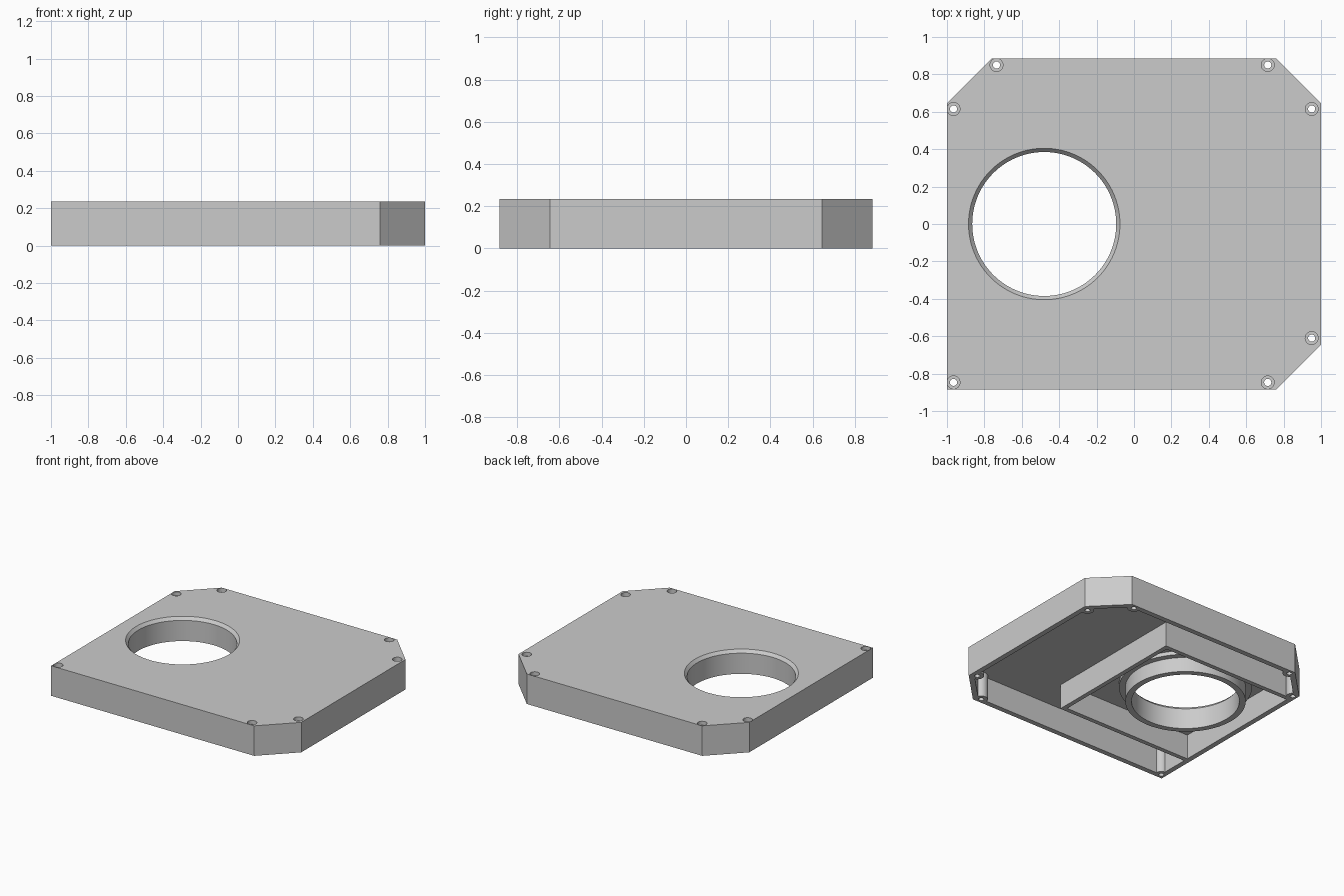
import bpy, bmesh, math

if "Cube" in bpy.data.objects:
    bpy.data.objects.remove(bpy.data.objects["Cube"], do_unlink=True)

HEIGHT, CEILING, WALL = 0.235, 0.195, 0.04
HALF_X, HALF_Y, CORNER = 1.0, 0.885, 0.24
HOLE_X, HOLE_R = -0.48, 0.405
SCREWS = [(-0.965, 0.615), (-0.735, 0.85), (0.715, 0.85), (0.95, 0.615),
          (0.95, -0.61), (0.715, -0.847), (-0.965, -0.847)]

grey = bpy.data.materials.new("light grey")
grey.use_nodes = True
grey.diffuse_color = (0.6, 0.6, 0.6, 1)
grey.node_tree.nodes["Principled BSDF"].inputs["Base Color"].default_value = (0.6, 0.6, 0.6, 1)


def make_object(name, bm):
    bmesh.ops.recalc_face_normals(bm, faces=bm.faces)
    mesh = bpy.data.meshes.new(name)
    bm.to_mesh(mesh)
    bm.free()
    mesh.materials.append(grey)
    obj = bpy.data.objects.new(name, mesh)
    bpy.context.collection.objects.link(obj)
    return obj


def prism(name, points, z0, z1):
    bm = bmesh.new()
    base = bm.faces.new([bm.verts.new((x, y, z0)) for x, y in points])
    top = bmesh.ops.extrude_face_region(bm, geom=[base])["geom"]
    verts = [v for v in top if isinstance(v, bmesh.types.BMVert)]
    bmesh.ops.translate(bm, verts=verts, vec=(0, 0, z1 - z0))
    return make_object(name, bm)


def circle(x, y, r, n):
    return [(x + r * math.cos(math.tau * i / n), y + r * math.sin(math.tau * i / n))
            for i in range(n)]


def discs(name, centres, r, z0, z1, n=32):
    """Several upright cylinders in one object."""
    parts = [prism(name, circle(x, y, r, n), z0, z1) for x, y in centres]
    bm = bmesh.new()
    for part in parts:
        bm.from_mesh(part.data)
        bpy.data.objects.remove(part, do_unlink=True)
    return make_object(name, bm)


def outline(inset):
    """Plan of the cover: three corners cut off, one left square."""
    x, y = HALF_X - inset, HALF_Y - inset
    c = CORNER - inset * (2 - math.sqrt(2))
    return [(-x, -y), (x - c, -y), (x, -y + c), (x, y - c),
            (x - c, y), (-x + c, y), (-x, y - c)]


def cut(obj, cutter):
    mod = obj.modifiers.new("cut", "BOOLEAN")
    mod.operation, mod.solver, mod.object = "DIFFERENCE", "EXACT", cutter
    bpy.context.view_layer.objects.active = obj
    bpy.ops.object.modifier_apply(modifier=mod.name)
    bpy.data.objects.remove(cutter, do_unlink=True)


# Cavity, with the screw posts left standing in it
cavity = prism("cavity", outline(WALL), -0.1, CEILING)
cut(cavity, discs("posts", SCREWS, 0.048, -0.2, HEIGHT))

# Cover shell with screw holes, counterbores and the large opening
cover = prism("cover", outline(0), 0, HEIGHT)
cut(cover, cavity)
cut(cover, discs("screw_holes", SCREWS, 0.019, -0.1, 0.4))
cut(cover, discs("counterbores", SCREWS, 0.0345, HEIGHT - 0.03, 0.4))
cut(cover, discs("opening", [(HOLE_X, 0)], HOLE_R, 0.1, 0.4, 96))

# Three-sided partition that joins the side wall
edge, side, t = 0.195, 0.587, 0.035
end = -HALF_X + WALL - 0.005
partition = prism("partition", [(end, -side), (edge, -side), (edge, side), (end, side),
                                (end, side - t), (edge - t, side - t),
                                (edge - t, t - side), (end, t - side)], 0, CEILING + 0.005)

# Collar around the opening, with a bevelled mouth and a low flange
profile = [(HOLE_R, HEIGHT), (0.385, 0.212), (0.385, 0.05), (0.43, 0.05), (0.43, 0.165),
           (0.475, 0.165), (0.475, CEILING), (HOLE_R, CEILING)]
bm = bmesh.new()
ring = [bm.verts.new((r, 0, z)) for r, z in profile]
edges = [bm.edges.new((ring[i - 1], ring[i])) for i in range(len(ring))]
bmesh.ops.spin(bm, geom=ring + edges, cent=(0, 0, 0), axis=(0, 0, 1),
               angle=math.tau, steps=96, use_merge=True)
bmesh.ops.remove_doubles(bm, verts=bm.verts, dist=0.0001)
bmesh.ops.translate(bm, verts=bm.verts, vec=(HOLE_X, 0, 0))
collar = make_object("collar", bm)

# Smooth the round walls, keep the edges sharp
bpy.ops.object.select_all(action="DESELECT")
for obj in (cover, partition, collar):
    obj.select_set(True)
bpy.context.view_layer.objects.active = cover
bpy.ops.object.shade_smooth_by_angle(angle=math.radians(30))
